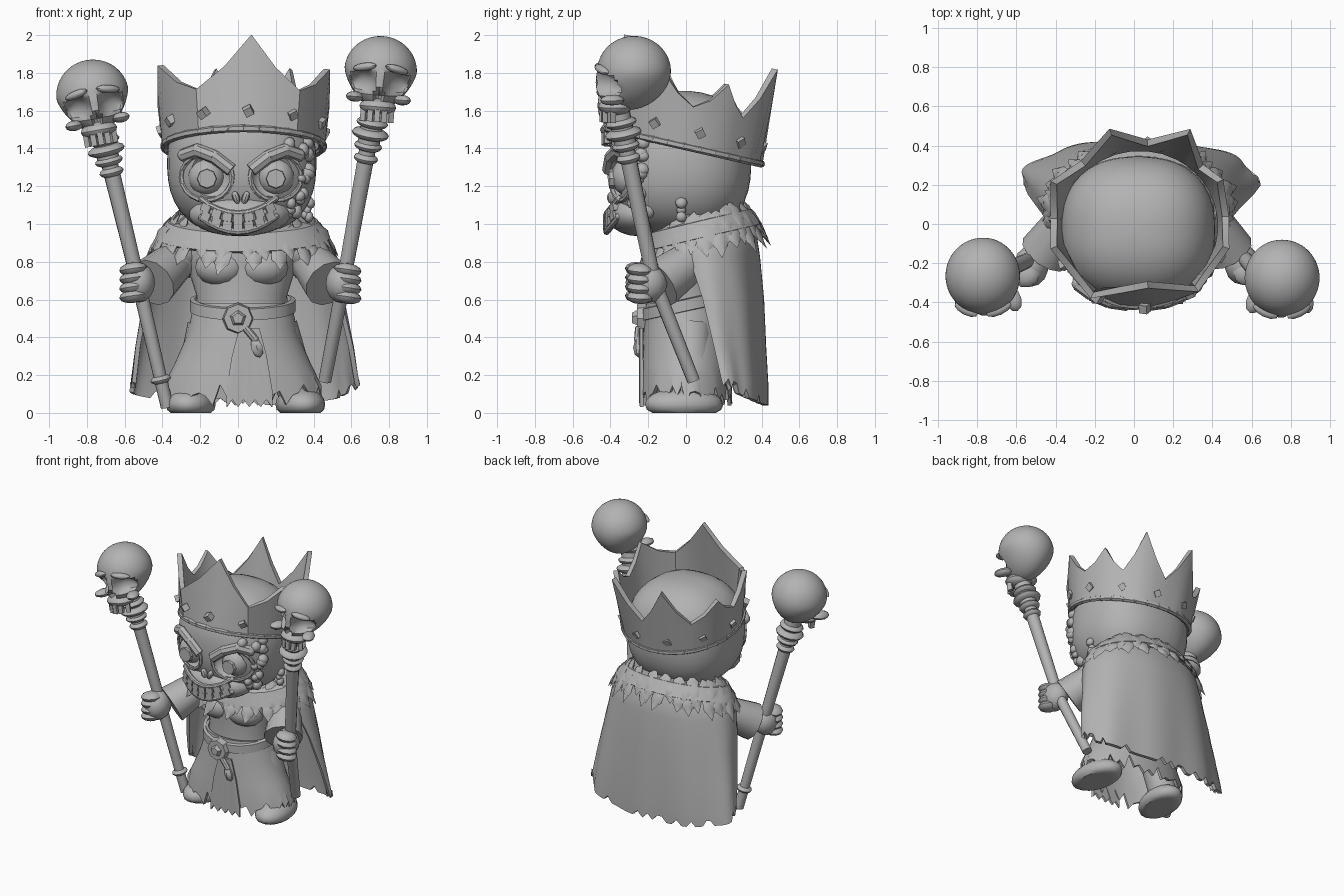
import bpy, bmesh, math, random
from mathutils import Vector, Matrix, Euler

random.seed(4)
if "Cube" in bpy.data.objects:
    bpy.data.objects.remove(bpy.data.objects["Cube"])

clay = bpy.data.materials.new("clay_grey")
clay.use_nodes = True
clay.diffuse_color = (0.45, 0.45, 0.45, 1)
clay.node_tree.nodes["Principled BSDF"].inputs["Base Color"].default_value = (0.45, 0.45, 0.45, 1)


def finish(name, bm, thick=0, cutter=None, angle=40):
    bmesh.ops.recalc_face_normals(bm, faces=bm.faces)
    mesh = bpy.data.meshes.new(name)
    bm.to_mesh(mesh)
    bm.free()
    mesh.materials.append(clay)
    ob = bpy.data.objects.new(name, mesh)
    bpy.context.collection.objects.link(ob)
    bpy.ops.object.select_all(action='DESELECT')
    ob.select_set(True)
    bpy.context.view_layer.objects.active = ob
    if thick:
        mod = ob.modifiers.new("thickness", 'SOLIDIFY')
        mod.thickness, mod.offset = thick, 0
        bpy.ops.object.modifier_apply(modifier=mod.name)
    if cutter:
        mod = ob.modifiers.new("sockets", 'BOOLEAN')
        mod.object, mod.operation = cutter, 'DIFFERENCE'
        bpy.ops.object.modifier_apply(modifier=mod.name)
        bpy.data.objects.remove(cutter)
    bpy.ops.object.shade_smooth_by_angle(angle=math.radians(angle))
    return ob


def ball(bm, loc, scale, rot=(0, 0, 0), seg=14, m=Matrix()):
    rot = Euler(rot) if isinstance(rot, tuple) else rot
    return bmesh.ops.create_uvsphere(bm, u_segments=seg, v_segments=max(4, seg // 2 + 1), radius=1,
                                     matrix=m @ Matrix.LocRotScale(Vector(loc), rot, Vector(scale)))["verts"]


def box(bm, loc, scale, rot=(0, 0, 0), m=Matrix()):
    bmesh.ops.create_cube(bm, size=1, matrix=m @ Matrix.LocRotScale(Vector(loc), Euler(rot), Vector(scale)))


def rod(bm, a, b, r1, r2, seg=12):
    a, b = Vector(a), Vector(b)
    bmesh.ops.create_cone(bm, cap_ends=True, segments=seg, radius1=r1, radius2=r2, depth=(b - a).length,
                          matrix=Matrix.LocRotScale((a + b) / 2, (b - a).to_track_quat('Z', 'Y'), None))


def tube(bm, pts, r, seg=8):
    for a, b in zip(pts, pts[1:]):
        rod(bm, a, b, r, r, seg)
        ball(bm, b, (r, r, r), seg=seg)


def loft(bm, rings, closed=True, caps=False):
    rows = [[bm.verts.new(p) for p in ring] for ring in rings]
    n = len(rows[0])
    for r, s in zip(rows, rows[1:]):
        for i in range(n if closed else n - 1):
            j = (i + 1) % n
            bm.faces.new((r[i], r[j], s[j], s[i]))
    if caps:
        bm.faces.new(rows[0])
        bm.faces.new(rows[-1])


def ellipse(rx, ry, cx, cy, z, n=32):
    return [(cx + rx * math.cos(a), cy + ry * math.sin(a), z) for a in (2 * math.pi * i / n for i in range(n))]


# head: a rounded superellipsoid with two eye sockets
HC, HR, POW = Vector((0.02, -0.03, 1.32)), Vector((0.395, 0.375, 0.385)), 2.4


def face_y(x, z):
    k = 1 - abs((x - HC.x) / HR.x) ** POW - abs((z - HC.z) / HR.z) ** POW
    return HC.y - HR.y * max(k, 0) ** (1 / POW)


EYES = (-0.165, 0.2)
cut = bmesh.new()
for x in EYES:
    ball(cut, (x, face_y(x, 1.25) - 0.01, 1.25), (0.13, 0.07, 0.12), (0, 0, 0.5 * x), 16)
cutter = finish("eye_cutter", cut)
bm = bmesh.new()
for v in ball(bm, (0, 0, 0), (1, 1, 1), seg=40):
    k = sum(abs(c) ** POW for c in v.co) ** (-1 / POW)
    v.co = HC + Vector(c * k * r for c, r in zip(v.co, HR))
finish("head", bm, cutter=cutter)

# face: jaw, eyeballs, lids, brows, nose, grin
bm = bmesh.new()
ball(bm, (0.01, -0.25, 1.05), (0.27, 0.17, 0.115), seg=20)
finish("jaw", bm)
bm = bmesh.new()
for x in EYES:
    y = face_y(x, 1.25)
    ball(bm, (x, y + 0.07, 1.25), (0.1, 0.09, 0.1))
    rod(bm, (x, y + 0.02, 1.24), (x, y - 0.03, 1.24), 0.055, 0.05, 8)
finish("eyes", bm)
bm = bmesh.new()
for x in EYES:
    rim = []
    for i in range(21):
        a = i * math.pi / 10
        px, pz = x + 0.135 * math.cos(a), 1.25 + 0.125 * math.sin(a)
        rim.append((px, face_y(px, pz), pz))
    tube(bm, rim, 0.014, 6)
    s = math.copysign(1, x)
    brow = [(x + s * d, 1.335 + h) for d, h in ((-0.13, -0.05), (-0.04, 0.02), (0.05, 0.055), (0.12, 0.03))]
    tube(bm, [(px, face_y(px, pz) - 0.005, pz) for px, pz in brow], 0.036)
finish("brows_and_lids", bm)
bm = bmesh.new()
for s in (-1, 1):
    ball(bm, (0.015 + 0.025 * s, face_y(0, 1.14) - 0.015, 1.14), (0.02, 0.025, 0.035), (0, 0.35 * s, 0), 8)
finish("nose", bm)


def grin(x, lift):
    return (x, -0.42 + 1.6 * x * x, 1.005 + lift + 2.0 * x * x)


bm = bmesh.new()
steps = [-0.2 + 0.05 * i for i in range(9)]
tube(bm, [grin(x, 0.05) for x in steps], 0.016)
tube(bm, [grin(x, -0.045) for x in steps], 0.018)
finish("lips", bm)
bm = bmesh.new()
for i in range(7):
    x = -0.165 + 0.055 * i
    for lift in (0.025, -0.018):
        box(bm, grin(x, lift), (0.05, 0.04, 0.042), (0, -2.5 * x, 2.5 * x))
finish("teeth", bm)

# decayed cheek on the left side of the face
bm = bmesh.new()
for i in range(34):
    x, z = random.uniform(0.24, 0.38), random.uniform(1.03, 1.45)
    if (x - 0.2) ** 2 + (z - 1.25) ** 2 > 0.018:
        r = random.uniform(0.025, 0.045)
        ball(bm, (x, face_y(x, z) + 0.005, z), (r, r, r * 0.8), (0, i, 0), 8)
finish("decayed_cheek", bm)

# crown: a tilted wall whose top runs between spikes and valleys
spikes = [(0.07, -0.31, 2.0), (0.47, -0.12, 1.82), (0.44, 0.22, 1.74), (0.28, 0.47, 1.82),
          (-0.12, 0.47, 1.82), (-0.41, 0.21, 1.74), (-0.41, -0.12, 1.84)]


def crown_base(a, lift=0.0, grow=0.0):
    y = -0.01 + (0.4 + grow) * math.sin(a)
    return Vector((0.03 + (0.415 + grow) * math.cos(a), y, 1.41 - 0.23 * y + lift))


low, top = [], []
for p, q in zip(spikes, spikes[1:] + spikes[:1]):
    a, b = (math.atan2(s[1], s[0] - 0.03) for s in (p, q))
    b += 2 * math.pi if b < a else 0
    valley = crown_base((a + b) / 2, 0.22, 0.025)
    sag = Vector((0, 0, -0.025))
    low += [crown_base(a + (b - a) * f) for f in (0, 0.25, 0.5, 0.75)]
    top += [Vector(p), Vector(p).lerp(valley, 0.5) + sag, valley, valley.lerp(Vector(q), 0.5) + sag]
bm = bmesh.new()
loft(bm, [low, top])
finish("crown", bm, thick=0.035, angle=30)
bm = bmesh.new()
rim = [crown_base(i * math.pi / 16, 0, 0.008) for i in range(33)]
tube(bm, rim, 0.02, 6)
finish("crown_rim", bm)
bm = bmesh.new()
for i in range(11):
    a = i * math.tau / 11 + 0.2
    box(bm, crown_base(a, 0.09, 0.02), (0.045, 0.045, 0.045), (0.5, 0.4, a))
finish("crown_studs", bm)

# torso
bm = bmesh.new()
loft(bm, [ellipse(rx, ry, 0.02, 0.02, z) for z, rx, ry in
          ((0.5, 0.25, 0.2), (0.62, 0.24, 0.19), (0.78, 0.29, 0.2), (0.9, 0.33, 0.21), (1.02, 0.25, 0.18))], caps=True)
for s in (-1, 1):
    ball(bm, (0.02 + 0.11 * s, -0.1, 0.77), (0.14, 0.11, 0.1))
finish("torso", bm)

# skirt with a torn hem
N = 64
rings = [ellipse(rx, ry, 0.025, 0.0, z, N) for z, rx, ry in
         ((0.58, 0.25, 0.2), (0.42, 0.28, 0.215), (0.26, 0.35, 0.225), (0.2, 0.38, 0.23))]
hem = []
for i, p in enumerate(ellipse(0.41, 0.235, 0.025, 0, 0, N)):
    hem.append((p[0], p[1], 0.075 + 0.04 * (i % 2) + random.uniform(-0.04, 0.04)))
bm = bmesh.new()
loft(bm, rings + [hem])
finish("skirt", bm, thick=0.02)
bm = bmesh.new()
rows = []
for z, w in ((0.45, 0.05), (0.3, 0.09), (0.12, 0.12), (0.03, 0.12)):
    rows.append([(0.06 + w * (i / 4 - 1), -0.235 - 0.006 * (i % 2), z + (0.04 * (i % 2) if z < 0.1 else 0))
                 for i in range(9)])
loft(bm, rows, closed=False)
finish("front_rag", bm, thick=0.018)

# belt, buckle and pendant
bm = bmesh.new()
rings = []
for dz, g in ((0.035, 0), (0.03, 0.025), (-0.03, 0.025), (-0.035, 0)):
    rings.append([(x, y, z + dz + 0.22 * y) for x, y, z in ellipse(0.255 + g, 0.205 + g, 0.025, 0, 0.57)])
loft(bm, rings)
finish("belt", bm)
bm = bmesh.new()
rod(bm, (0, -0.2, 0.5), (0, -0.26, 0.5), 0.085, 0.075, 8)
rod(bm, (0, -0.25, 0.5), (0, -0.285, 0.5), 0.05, 0.03, 5)
tube(bm, [(0.04, -0.25, 0.45), (0.09, -0.255, 0.39)], 0.02)
ball(bm, (0.1, -0.25, 0.345), (0.035, 0.03, 0.055), (0, -0.3, 0), 6)
finish("buckle", bm)

# legs and boots
for side, x, turn in (("left", 0.33, 0.15), ("right", -0.25, -0.15)):
    bm = bmesh.new()
    rod(bm, (x * 0.6, 0.02, 0.45), (x, 0.03, 0.06), 0.12, 0.1)
    for v in ball(bm, (x, -0.01, 0.045), (0.13, 0.21, 0.09), (0, 0, turn), 18):
        v.co.z = max(v.co.z, 0)
    finish(side + "_leg", bm)

# cape: wraps the shoulders at the top, opens toward the hem
bm = bmesh.new()
rows = []
for z, rx, ry, cy, wrap in ((1.04, 0.34, 0.2, 0.1, 2.1), (0.96, 0.44, 0.25, 0.11, 2.05), (0.82, 0.48, 0.27, 0.11, 1.9),
                            (0.6, 0.52, 0.26, 0.14, 1.75), (0.35, 0.565, 0.24, 0.17, 1.65),
                            (0.16, 0.59, 0.22, 0.2, 1.6), (0.0, 0.595, 0.21, 0.21, 1.6)):
    row = []
    for i in range(49):
        u = i / 24 - 1
        a = u * wrap
        fold = 1 + 0.03 * math.sin(9 * a) * (1 - z)
        h = z if z else 0.04 + 0.1 * u * u + random.choice((0, 0, 0.04))
        row.append((0.025 + rx * math.sin(a) * fold, cy + ry * math.cos(a) * fold, h))
    rows.append(row)
loft(bm, rows, closed=False)
finish("cape", bm, thick=0.025)

# ragged collar: a mantle covered by overlapping leaf tufts
bm = bmesh.new()
loft(bm, [[(x, y, z + 0.24 * y) for x, y, z in ellipse(rx, ry, 0.025, cy, h)] for h, rx, ry, cy in
          ((1.0, 0.28, 0.2, 0.07), (0.985, 0.39, 0.26, 0.08), (0.9, 0.45, 0.3, 0.09))])
finish("mantle", bm, thick=0.03)
bm = bmesh.new()
for row, (z, rx, ry) in enumerate(((0.97, 0.38, 0.25), (0.92, 0.43, 0.285), (0.87, 0.46, 0.305))):
    for i in range(22):
        a = (i + row * 0.5) * math.tau / 22 + random.uniform(-0.08, 0.08)
        y = 0.09 + ry * math.sin(a)
        size = random.uniform(0.06, 0.1)
        leaf = Matrix.LocRotScale(Vector((0.025 + rx * math.cos(a), y, z + 0.24 * y + 0.01)),
                                  Euler((random.uniform(-0.25, 0.25), -0.55, a)), Vector((0.016, 0.05, size)))
        bmesh.ops.create_icosphere(bm, subdivisions=1, radius=1, matrix=leaf)
        bmesh.ops.create_cone(bm, cap_ends=True, segments=4, radius1=0, radius2=0.9, depth=1,
                              matrix=leaf @ Matrix.Translation((0, 0, -0.8)))
finish("collar_tufts", bm)


# arms and gripping hands
def arm(side, s, grip):
    g = Vector(grip)
    bm = bmesh.new()
    wrist = g + Vector((-0.08 * s, 0.06, 0.0))
    elbow = Vector((0.025 + 0.36 * s, 0.02, 0.8))
    ball(bm, (0.025 + 0.32 * s, 0.03, 0.86), (0.13, 0.13, 0.11))
    rod(bm, (0.025 + 0.3 * s, 0.04, 0.86), elbow, 0.11, 0.12)
    rod(bm, elbow, wrist, 0.11, 0.135)
    finish(side + "_sleeve", bm)
    bm = bmesh.new()
    ball(bm, g + Vector((-0.01 * s, -0.005, 0)), (0.088, 0.105, 0.105))
    for i in range(4):
        ball(bm, g + Vector((0.02 * s, -0.045, 0.072 - 0.048 * i)), (0.075, 0.07, 0.036), (0, 0.15 * s, 0.3 * s), 10)
    finish(side + "_hand", bm)


# skull-topped staffs
def staff(side, foot, bend, neck, skull, roll, ferrule):
    foot, bend, neck = Vector(foot), Vector(bend), Vector(neck)
    quat = (neck - bend).to_track_quat('Z', 'Y')
    bm = bmesh.new()
    rod(bm, foot, bend, 0.034, 0.038)
    ball(bm, bend, (0.038, 0.038, 0.038))
    rod(bm, bend, neck, 0.038, 0.045)
    for f, r, h in ((0.9, 0.065, 0.03), (0.99, 0.075, 0.03), (1.08, 0.1, 0.035), (1.16, 0.085, 0.03)):
        ball(bm, bend.lerp(neck, f), (r, r, h), quat)
    rod(bm, neck, bend.lerp(neck, 1.3), 0.06, 0.06)
    if ferrule:
        ball(bm, foot.lerp(bend, 0.22), (0.055, 0.055, 0.025), quat)
    finish(side + "_staff", bm)

    # cranium with eye and nose sockets pressed into the front
    m = Matrix.Translation(skull) @ Matrix.Rotation(roll, 4, 'Y')
    bm = bmesh.new()
    for v in ball(bm, (0, 0, 0), (1, 1, 1), seg=56):
        x, y, z = v.co
        if z < 0:
            x *= 1 + 0.25 * z
            y += 0.3 * z * (y < 0) * -y
            z *= 1.1 - 0.15 * y
        p = Vector((x * 0.192, y * 0.195, z * 0.185))
        for sx, sz, r, depth in ((-0.085, -0.06, 0.066, 0.1), (0.085, -0.06, 0.066, 0.1), (0, -0.135, 0.03, 0.06)):
            d = math.hypot(p.x - sx, p.z - sz) / r
            if d < 1 and y < 0:
                p.y += depth * math.sqrt(1 - d * d)
        v.co = m @ p
    finish(side + "_skull", bm)
    bm = bmesh.new()
    ball(bm, (0, -0.1, -0.19), (0.1, 0.09, 0.045), m=m)
    for s in (-1, 1):
        ball(bm, (0.125 * s, -0.115, -0.145), (0.045, 0.07, 0.028), (0, 0, 0.4 * s), 10, m)
        ball(bm, (0.085 * s, -0.17, 0.015), (0.07, 0.03, 0.022), (0, 0.2 * s, 0.45 * s), 10, m)
    for i in range(-2, 3):
        box(bm, (0.034 * i, -0.165 + 0.012 * i * i, -0.235), (0.03, 0.035, 0.07), (0, 0, 0.25 * i), m)
    finish(side + "_skull_face", bm)


staff("left", (0.46, 0.04, 0.17), (0.56, -0.17, 0.7), (0.69, -0.32, 1.42), (0.755, -0.275, 1.81), 0.08, False)
staff("right", (-0.375, -0.1, 0.03), (-0.53, -0.18, 0.7), (-0.685, -0.25, 1.34), (-0.77, -0.265, 1.685), -0.18, True)
arm("left", 1, (0.56, -0.2, 0.685))
arm("right", -1, (-0.535, -0.21, 0.69))
